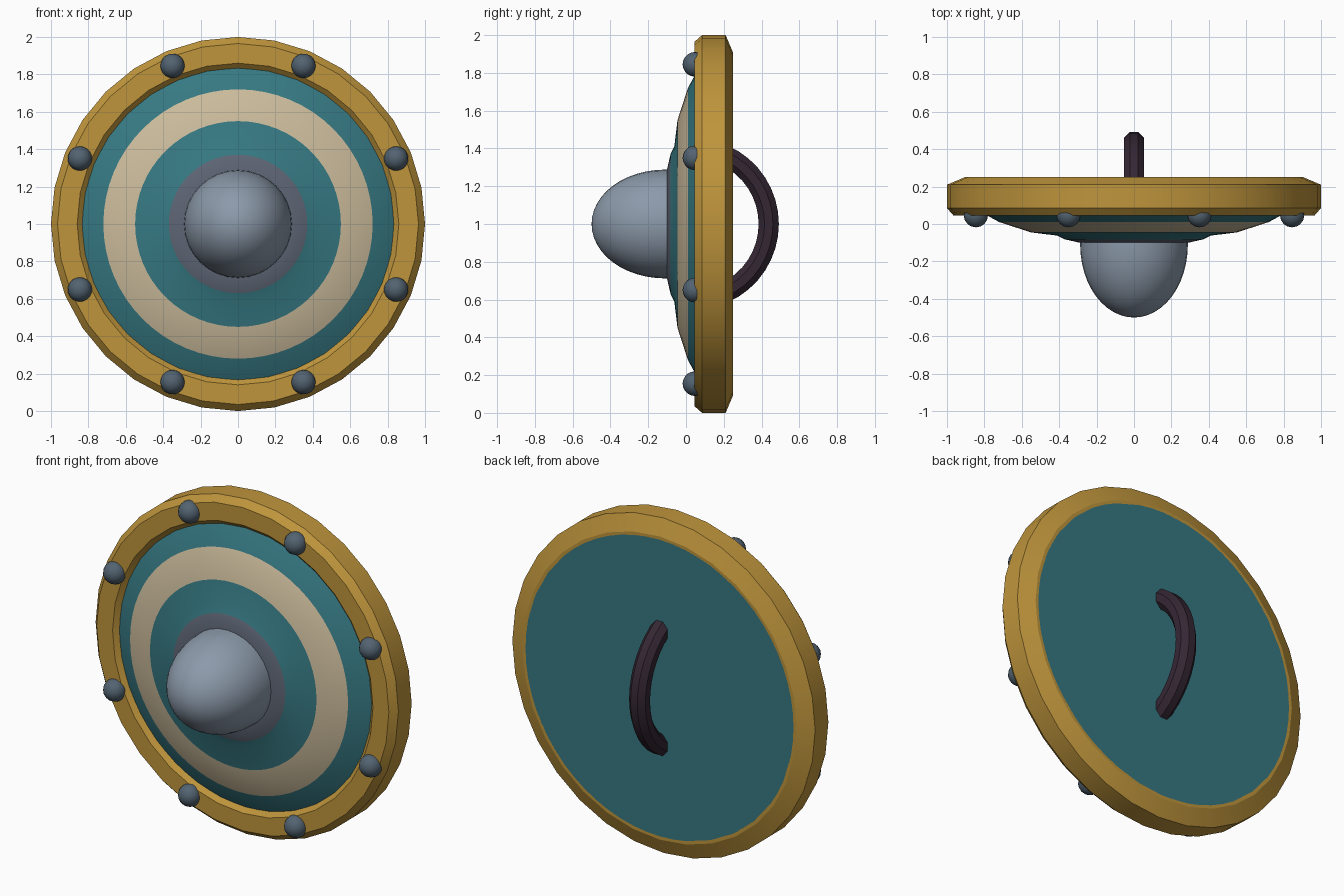
import bpy, bmesh, math
from mathutils import Matrix, Vector

cube = bpy.data.objects.get("Cube")
if cube:
    bpy.data.objects.remove(cube, do_unlink=True)


def material(name, rgb):
    m = bpy.data.materials.new(name)
    m.use_nodes = True
    m.diffuse_color = (*rgb, 1)
    m.node_tree.nodes["Principled BSDF"].inputs["Base Color"].default_value = (*rgb, 1)
    return m


gold = material("gold", (0.52, 0.30, 0.045))
teal = material("teal", (0.037, 0.19, 0.225))
cream = material("cream", (0.60, 0.50, 0.33))
steel = material("steel", (0.26, 0.32, 0.40))
collar_grey = material("collar grey", (0.11, 0.13, 0.175))
rivet_grey = material("rivet grey", (0.085, 0.125, 0.165))
leather = material("dark leather", (0.035, 0.02, 0.034))

CENTRE = Vector((0, 0, 1))


def finish(name, bm, mats, angle=30):
    bmesh.ops.recalc_face_normals(bm, faces=bm.faces[:])
    mesh = bpy.data.meshes.new(name)
    bm.to_mesh(mesh)
    bm.free()
    for m in mats:
        mesh.materials.append(m)
    obj = bpy.data.objects.new(name, mesh)
    bpy.context.collection.objects.link(obj)
    obj.location = CENTRE
    bpy.ops.object.select_all(action='DESELECT')
    obj.select_set(True)
    bpy.context.view_layer.objects.active = obj
    bpy.ops.object.shade_smooth_by_angle(angle=math.radians(angle))
    return obj


def lathe(name, profile, mats, sides, closed=False, slots=None, angle=30):
    """Spin (radius, y) points about the y axis; slots gives a material per band."""
    bm = bmesh.new()
    rings = []
    for r, y in profile:
        if r == 0:
            rings.append([bm.verts.new((0, y, 0))] * sides)
        else:
            turns = [2 * math.pi * i / sides for i in range(sides)]
            rings.append([bm.verts.new((r * math.sin(t), y, r * math.cos(t))) for t in turns])
    bands = len(rings) if closed else len(rings) - 1
    for b in range(bands):
        lower, upper = rings[b], rings[(b + 1) % len(rings)]
        for i in range(sides):
            j = (i + 1) % sides
            corners = dict.fromkeys((lower[i], lower[j], upper[j], upper[i]))
            face = bm.faces.new(list(corners))
            if slots:
                face.material_index = slots[b]
    return finish(name, bm, mats, angle)


# Domed board with painted rings, front to back
lathe("shield_board",
      [(0, -0.10), (0.29, -0.10), (0.37, -0.082), (0.41, -0.062), (0.55, -0.045),
       (0.72, 0.01), (0.83, 0.07), (0.885, 0.1), (0.885, 0.25), (0, 0.25)],
      [teal, cream, collar_grey], 64, slots=[2, 2, 0, 0, 1, 0, 0, 0, 0])

# Bevelled metal rim
lathe("rim",
      [(0.825, 0.08), (0.86, 0.045), (0.965, 0.045), (1, 0.085),
       (1, 0.21), (0.905, 0.25), (0.885, 0.25)],
      [gold], 32, closed=True, angle=20)

# Central boss
steps = 12
dome = [(0.288 * math.cos(a), -0.11 - 0.39 * math.sin(a))
        for a in (math.pi / 2 * i / steps for i in range(steps))]
lathe("boss", [(0.288, -0.09)] + dome + [(0, -0.5)], [steel], 32, angle=40)

# Eight rivets around the rim
for k in range(8):
    a = math.pi / 8 + k * math.pi / 4
    bm = bmesh.new()
    spot = Matrix.Translation((0.915 * math.sin(a), 0.047, 0.915 * math.cos(a)))
    bmesh.ops.create_uvsphere(bm, u_segments=16, v_segments=10, radius=0.065, matrix=spot)
    finish(f"rivet_{k + 1}", bm, [rivet_grey])

# Curved grip: an eight-sided tube swept along an arc behind the board
bm = bmesh.new()
sweep, bend, tube, sides, cuts = math.radians(66), 0.4, 0.058, 8, 16
loops = []
for i in range(cuts + 1):
    a = -sweep + 2 * sweep * i / cuts
    loop = []
    for s in range(sides):
        t = 2 * math.pi * (s + 0.5) / sides
        r = bend + tube * math.cos(t)
        loop.append(bm.verts.new((tube * math.sin(t), 0.038 + r * math.cos(a), r * math.sin(a))))
    loops.append(loop)
for lower, upper in zip(loops, loops[1:]):
    for s in range(sides):
        n = (s + 1) % sides
        bm.faces.new((lower[s], lower[n], upper[n], upper[s]))
bm.faces.new(loops[0])
bm.faces.new(loops[-1])
finish("grip", bm, [leather])
